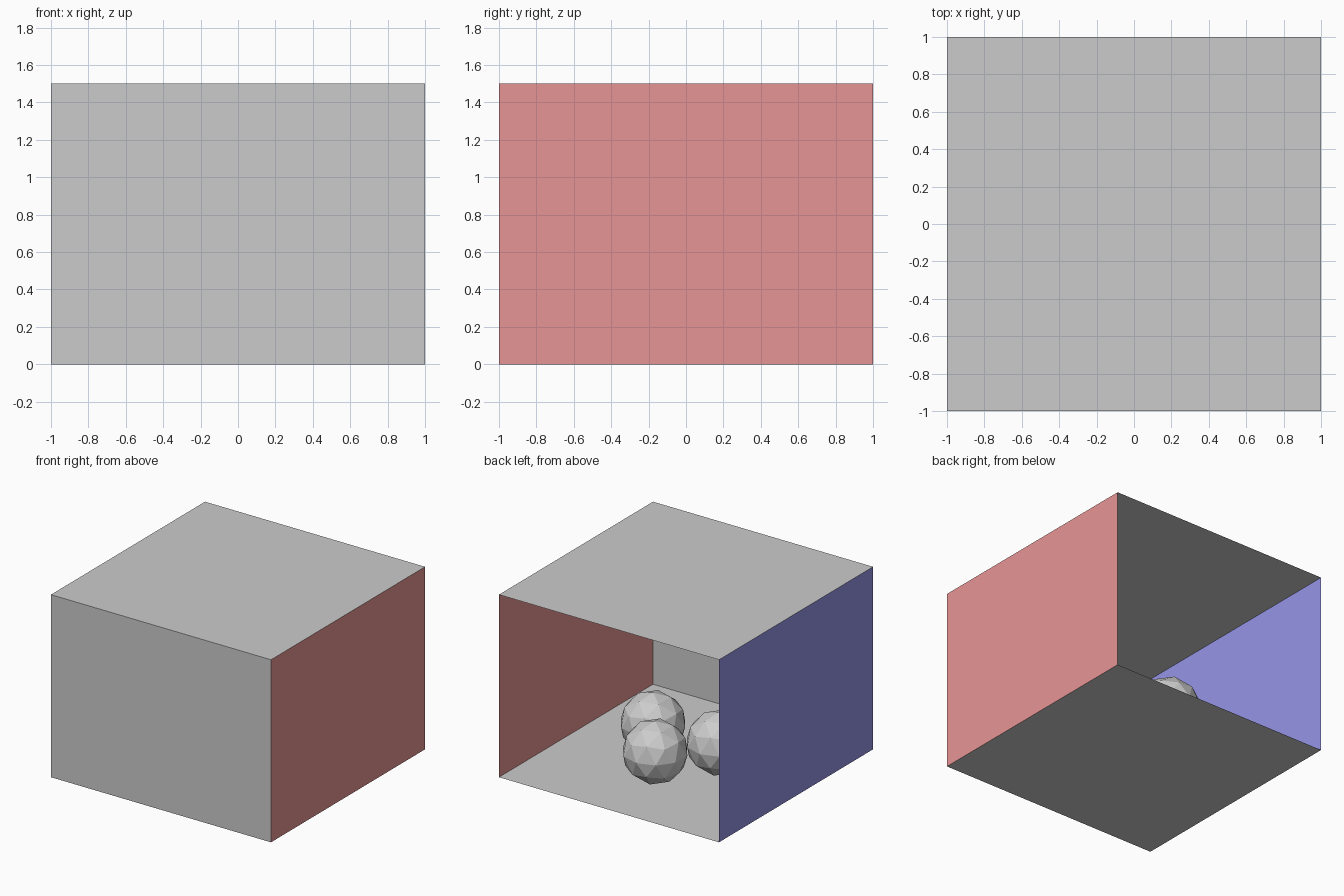
import bpy
from math import pi

if "Cube" in bpy.data.objects:
    bpy.data.objects.remove(bpy.data.objects["Cube"])

W, H = 2.0, 1.5   # room width/depth and height
R = 0.25          # ball radius


def material(name, color):
    m = bpy.data.materials.new(name)
    m.diffuse_color = (*color, 1)
    m.use_nodes = True
    m.node_tree.nodes["Principled BSDF"].inputs["Base Color"].default_value = m.diffuse_color
    return m


def panel(name, loc, size, rot=(0, 0, 0), mat=None):
    """Flat rectangle of the given size, centred on loc."""
    bpy.ops.mesh.primitive_plane_add(size=1, location=loc, rotation=rot)
    ob = bpy.context.object
    ob.name = name
    ob.scale = (*size, 1)
    bpy.ops.object.transform_apply(location=False, rotation=True, scale=True)
    if mat:
        ob.data.materials.append(mat)
    return ob


red = material("red_paint", (0.8, 0.3, 0.3))
blue = material("blue_paint", (0.3, 0.3, 0.8))

# Room shell, open at +y
panel("floor", (0, 0, 0), (W, W))
panel("ceiling", (0, 0, H), (W, W), (pi, 0, 0))
panel("end_wall", (0, -W / 2, H / 2), (W, H), (-pi / 2, 0, 0))
panel("right_wall", (W / 2, 0, H / 2), (H, W), (0, -pi / 2, 0), red)
panel("left_wall", (-W / 2, 0, H / 2), (H, W), (0, pi / 2, 0), blue)

# Light panel just under the ceiling
panel("ceiling_light", (0, 0, H - 0.003), (0.8, 0.6), (pi, 0, 0))

# Faceted balls on the floor
for name, x, y in (("right_ball", 0.3, 0), ("left_ball", -0.3, 0), ("near_ball", 0, 0.4)):
    bpy.ops.mesh.primitive_ico_sphere_add(subdivisions=2, radius=R, location=(x, y, R))
    bpy.context.object.name = name
